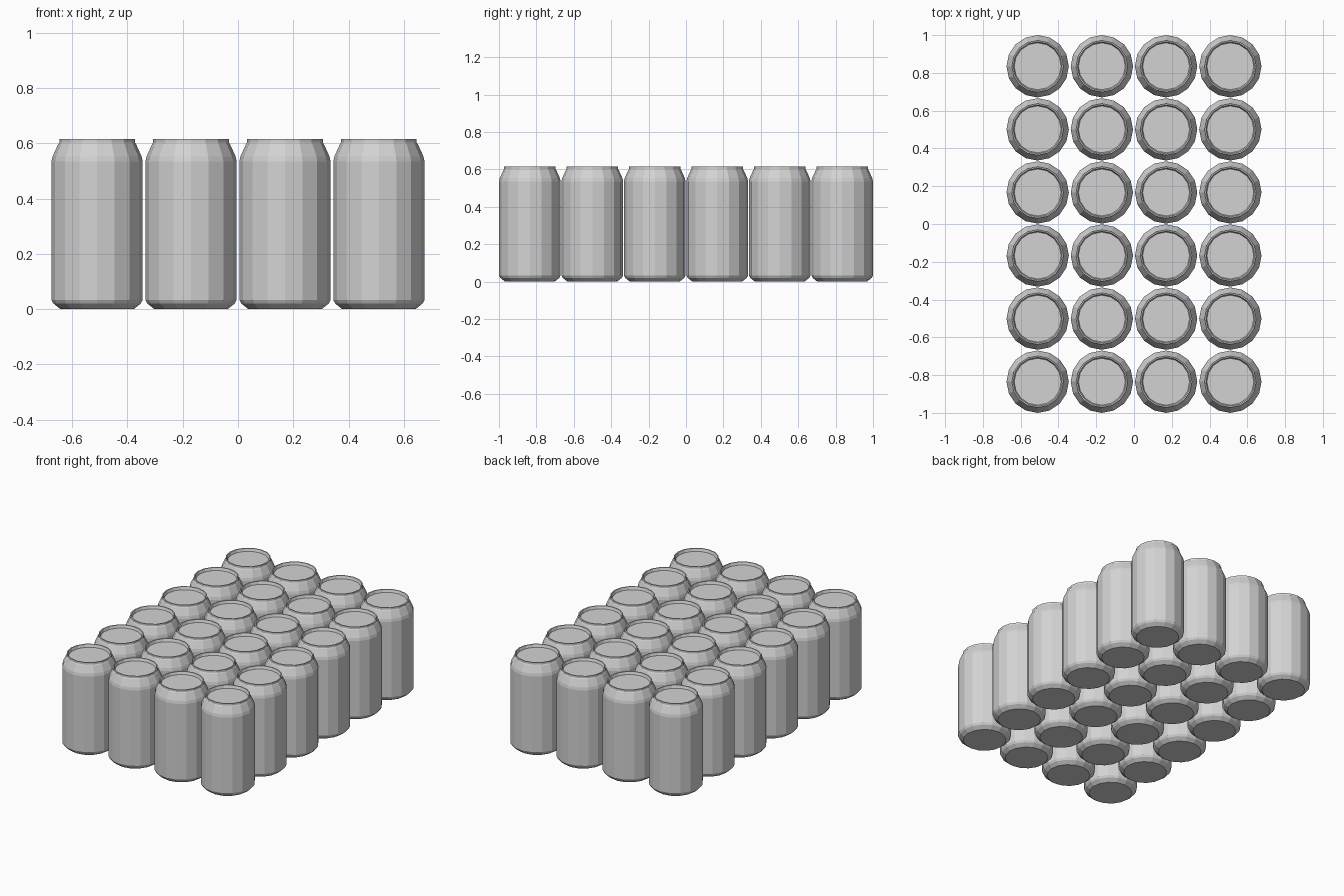
import bpy
import math

default = bpy.data.objects.get("Cube")
if default:
    bpy.data.objects.remove(default, do_unlink=True)

SIDES = 16
RADIUS = 0.165
COLUMNS, ROWS = 4, 6
STEP_X = (1.35 - 2 * RADIUS) / (COLUMNS - 1)
STEP_Y = (2.0 - 2 * RADIUS) / (ROWS - 1)

# Bare metal
metal = bpy.data.materials.new("brushed aluminium")
metal.use_nodes = True
colour = (0.65, 0.65, 0.65, 1)
metal.diffuse_color = colour
metal.node_tree.nodes["Principled BSDF"].inputs["Base Color"].default_value = colour


def lathe(name, profile):
    """Spin a (radius, height) profile and cap both ends."""
    verts, faces = [], []
    for r, z in profile:
        for i in range(SIDES):
            a = math.tau * i / SIDES
            verts.append((r * math.cos(a), r * math.sin(a), z))
    for ring in range(len(profile) - 1):
        low, high = ring * SIDES, (ring + 1) * SIDES
        for i in range(SIDES):
            j = (i + 1) % SIDES
            faces.append((low + i, low + j, high + j, high + i))
    faces.append(tuple(reversed(range(SIDES))))
    faces.append(tuple(range(len(verts) - SIDES, len(verts))))
    mesh = bpy.data.meshes.new(name)
    mesh.from_pydata(verts, [], faces)
    mesh.materials.append(metal)
    return mesh


# Base chamfer, body, shoulder, rim and sunken lid
can_mesh = lathe("can", [
    (0.133, 0.0), (0.158, 0.02), (RADIUS, 0.033),
    (RADIUS, 0.535), (0.161, 0.553), (0.141, 0.597),
    (0.137, 0.603), (0.137, 0.616), (0.13, 0.616), (0.124, 0.598),
])

# Tray arrangement of cans sharing one mesh
for row in range(ROWS):
    for col in range(COLUMNS):
        can = bpy.data.objects.new(f"can_row{row + 1}_column{col + 1}", can_mesh)
        can.location = ((col - (COLUMNS - 1) / 2) * STEP_X,
                        (row - (ROWS - 1) / 2) * STEP_Y, 0)
        bpy.context.collection.objects.link(can)
